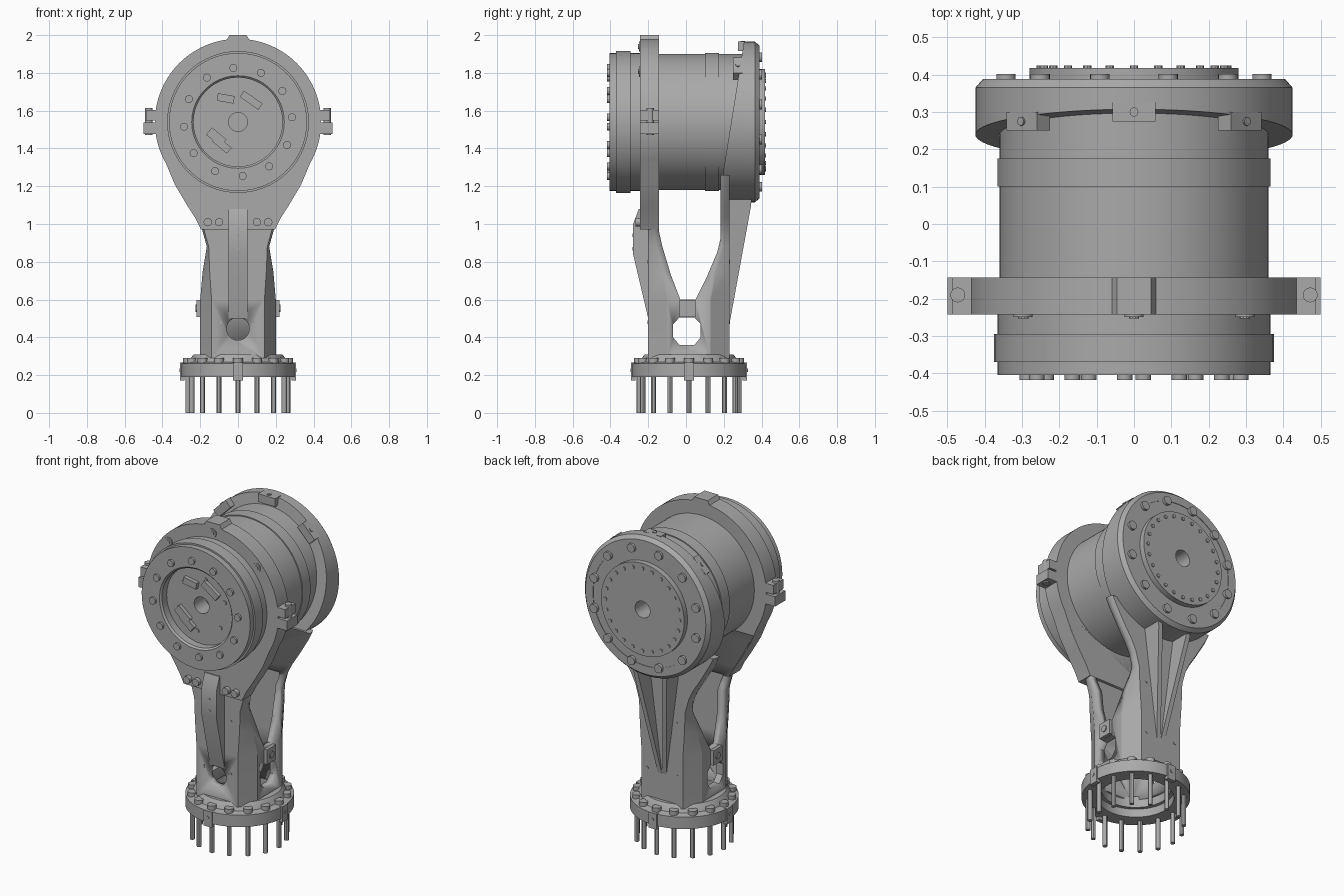
import bpy, bmesh
from math import sin, cos, pi, radians
from mathutils import Matrix, Vector

if "Cube" in bpy.data.objects:
    bpy.data.objects.remove(bpy.data.objects["Cube"])

GREY = (0.4, 0.4, 0.4, 1)
metal = bpy.data.materials.new("matte grey metal")
metal.use_nodes = True
metal.diffuse_color = GREY
metal.node_tree.nodes["Principled BSDF"].inputs["Base Color"].default_value = GREY

AXIS_Z = 1.54    # height of the drum axis
BASE_Y = 0.016   # centre of the column and flange


def finish(name, bm):
    """Turn a bmesh into a shaded object."""
    bmesh.ops.recalc_face_normals(bm, faces=bm.faces)
    mesh = bpy.data.meshes.new(name)
    bm.to_mesh(mesh)
    bm.free()
    mesh.materials.append(metal)
    ob = bpy.data.objects.new(name, mesh)
    bpy.context.collection.objects.link(ob)
    bpy.ops.object.select_all(action='DESELECT')
    ob.select_set(True)
    bpy.context.view_layer.objects.active = ob
    bpy.ops.object.shade_smooth_by_angle(angle=radians(30))
    return ob


def loft(name, rings, closed=False):
    """Skin matching rings of points; cap the ends unless closed."""
    bm = bmesh.new()
    vs = [[bm.verts.new(p) for p in ring] for ring in rings]
    n = len(vs[0])
    for a, b in zip(vs, vs[1:] + vs[:1] if closed else vs[1:]):
        for i in range(n):
            j = (i + 1) % n
            bm.faces.new((a[i], a[j], b[j], b[i]))
    if not closed:
        bm.faces.new(vs[0])
        bm.faces.new(vs[-1])
    return finish(name, bm)


def plate(name, outline, y0, y1):
    """Extrude an (x, z) outline along y."""
    return loft(name, [[(x, y, z) for x, z in outline] for y in (y0, y1)])


def side_plate(name, outline, x0, x1):
    """Extrude a (y, z) outline along x."""
    return loft(name, [[(x, y, z) for y, z in outline] for x in (x0, x1)])


def lathe_y(name, profile, segs=96):
    """Spin a closed (radius, y) profile round the drum axis."""
    angles = [2 * pi * i / segs for i in range(segs)]
    return loft(name, [[(r * cos(a), y, AXIS_Z + r * sin(a)) for a in angles]
                       for r, y in profile], True)


def lathe_z(name, profile, segs=64):
    """Spin a closed (radius, z) profile round the column axis."""
    angles = [2 * pi * i / segs for i in range(segs)]
    return loft(name, [[(r * cos(a), BASE_Y + r * sin(a), z) for a in angles]
                       for r, z in profile], True)


def rod(name, start, end, r, segs=16):
    """Cylinder between two points."""
    start, end = Vector(start), Vector(end)
    turn = (end - start).to_track_quat('Z', 'Y')
    rings = [[p + turn @ Vector((r * cos(2 * pi * i / segs), r * sin(2 * pi * i / segs), 0))
              for i in range(segs)] for p in (start, end)]
    return loft(name, rings)


def box(name, centre, size, tilt=0.0, axis='Y'):
    bm = bmesh.new()
    bmesh.ops.create_cube(bm, size=1, matrix=Matrix.Translation(centre)
                          @ Matrix.Rotation(tilt, 4, axis) @ Matrix.Diagonal((*size, 1)))
    return finish(name, bm)


def cut(target, cutter):
    mod = target.modifiers.new("cut", 'BOOLEAN')
    mod.operation, mod.object, mod.solver = 'DIFFERENCE', cutter, 'EXACT'
    cutter.hide_render = True
    cutter.hide_set(True)


def on_drum(r, degrees, y):
    a = radians(degrees)
    return (r * cos(a), y, AXIS_Z + r * sin(a))


# Drum with front recess, raised bands and a through bore
lathe_y("motor_drum", [
    (.05, -.35), (.235, -.35), (.235, -.395), (.245, -.405), (.365, -.405), (.365, -.37),
    (.375, -.37), (.375, -.295), (.365, -.295), (.365, -.2), (.36, -.2), (.36, .1),
    (.366, .1), (.366, .175), (.36, .175), (.36, .385), (.28, .385), (.28, .418), (.05, .418)])
for k in range(12):
    rod("front_bolt", on_drum(.287, 5 + 30 * k, -.40), on_drum(.287, 5 + 30 * k, -.418), .021)
    rod("back_bolt", on_drum(.355, 15 + 30 * k, .38), on_drum(.355, 15 + 30 * k, .402), .026)
for k in range(24):
    rod("back_small_bolt", on_drum(.25, 15 * k, .41), on_drum(.25, 15 * k, .424), .011, 8)
for k in range(6):
    rod("recess_screw", on_drum(.165, 20 + 60 * k, -.34), on_drum(.165, 20 + 60 * k, -.356), .013, 10)
for x, z, w, h, tilt in ((-.065, 1.665, .09, .04, 10), (.07, 1.655, .12, .04, 35),
                         (-.115, 1.46, .1, .05, 40), (-.085, 1.42, .1, .04, 40)):
    box("connector", (x, -.358, z), (w, .03, h), radians(tilt))

# Back ring, its front rim leaning back towards the top
bearing = lathe_y("back_ring", [(.355, .19), (.425, .19), (.425, .365), (.405, .388), (.355, .388)])
for v in bearing.data.vertices:
    if v.co.y < .2:
        v.co.y = .185 + max(0, v.co.z - 1.2) * .16
for deg, y in ((45, .275), (90, .30), (135, .275)):
    box("back_ring_lug", on_drum(.4, deg, y), (.05, .05, .115), radians(-deg))
    rod("lug_screw", on_drum(.4, deg, y), on_drum(.43, deg, y), .012, 10)

# Front plate: round head flowing into the leg
half = [(.44 * cos(radians(a)), AXIS_Z + .44 * sin(radians(a))) for a in range(87, -31, -3)]
half += [(.335, 1.21), (.27, 1.1), (.225, 1.03), (.195, .97)]
plate("front_plate", half + [(-x, z) for x, z in reversed(half)], -.243, -.143)
plate("front_plate_top_tab", [(-.075, 1.95), (-.045, 2), (.045, 2), (.075, 1.95)], -.243, -.143)
for deg in (42, 90, 138):
    rod("plate_screw", on_drum(.4, deg, -.2), on_drum(.4, deg, -.249), .026)
    rod("plate_screw_core", on_drum(.4, deg, -.2), on_drum(.4, deg, -.253), .014, 10)

# Hollow column that splits into two legs
SECTIONS = [(.29, .2, .14, .1), (.6, .2, .14, .1), (.75, .187, .15, .07), (.88, .165, .155, .03),
            (.97, .19, .18, .02), (1.03, .222, .21, .02), (1.1, .267, .255, .02),
            (1.21, .332, .32, .02), (1.26, .355, .345, .02)]


def column_rings(inset, sections):
    rings = []
    for z, w, f, c in sections:
        w, f, y0, y1 = w - inset, f - inset * .6, -.2 + inset, .23 - inset
        rings.append([(f, y0, z), (w, y0 + c, z), (w, y1 - c, z), (f, y1, z),
                      (-f, y1, z), (-w, y1 - c, z), (-w, y0 + c, z), (-f, y0, z)])
    return rings


column = loft("column", column_rings(0, SECTIONS))
cut(column, loft("column_hollow_cutter", column_rings(.04, [(.2, .2, .14, .1)] + SECTIONS[1:5])))
cut(column, side_plate("fork_cutter", [(-.03, .6), (.05, .6), (.11, .72), (.165, .85), (.182, .92),
                                       (.182, 1.4), (-.143, 1.4), (-.143, .96), (-.125, .88),
                                       (-.08, .73)], -.6, .6))
window = [(-.068, .4), (-.035, .36), (.045, .36), (.078, .4), (.078, .47), (.045, .505),
          (-.035, .505), (-.068, .47)]
cut(column, side_plate("window_cutter", window, -.4, .4))
cut(column, rod("front_hole_cutter", (0, -.4, .445), (0, -.1, .445), .06, 32))

# Front rib with its bolts
side_plate("front_rib", [(-.18, 1.08), (-.25, 1.08), (-.28, 1.0), (-.28, .84), (-.2, .5), (-.18, .5)],
           -.05, .05)
for z in (.87, .94):
    rod("rib_screw", (0, -.27, z), (0, -.283, z), .01, 10)

# Back ribs spreading in a narrow V
for s in (-1, 1):
    rib = side_plate("back_rib", [(.2, 1.22), (.35, 1.22), (.345, 1.1), (.23, .47), (.2, .47)],
                     -.014, .014)
    for v in rib.data.vertices:
        v.co.x += s * (.015 + (v.co.z - .47) * .13)

# Mirrored parts: clamp ears, plate bolts, side latches
for s in (-1, 1):
    box("ear_lower", (s * .455, -.193, 1.507), (.09, .1, .06))
    box("ear_upper", (s * .45, -.193, 1.575), (.075, .1, .055))
    rod("ear_screw", (s * .472, -.19, 1.47), (s * .472, -.19, 1.615), .02)
    for x in (.1, .16):
        rod("leg_bolt", (s * x, -.23, 1.01), (s * x, -.268, 1.01), .022)
    for z in (.48, .8):
        rod("leg_screw", (s * .09, -.19, z), (s * .09, -.203, z), .009, 10)
        rod("leg_screw", (s * .1, .22, z), (s * .1, .233, z), .009, 10)
    box("side_latch", (s * .195, .008, .553), (.05, .085, .09))
    rod("latch_screw", (s * .2, .008, .553), (s * .226, .008, .553), .02)

# Base flange, tabs, bolts and pins
lathe_z("base_flange", [(.21, .19), (.3, .19), (.3, .262), (.26, .27), (.25, .29), (.235, .31),
                        (.19, .31), (.19, .24), (.21, .24)])
for k in range(4):
    a = k * pi / 2
    x, y = .295 * cos(a), BASE_Y + .295 * sin(a)
    box("flange_tab", (x, y, .218), (.025, .055, .095), a, 'Z')
    rod("tab_screw", (x, y, .225), (x + .016 * cos(a), y + .016 * sin(a), .225), .01, 10)
for k in range(16):
    a = k * pi / 8
    x, y = .265 * cos(a), BASE_Y + .265 * sin(a)
    rod("base_pin", (x, y, 0), (x, y, .2), .0135, 12)
    rod("base_bolt", (x, y, .25), (x, y, .29), .026)
